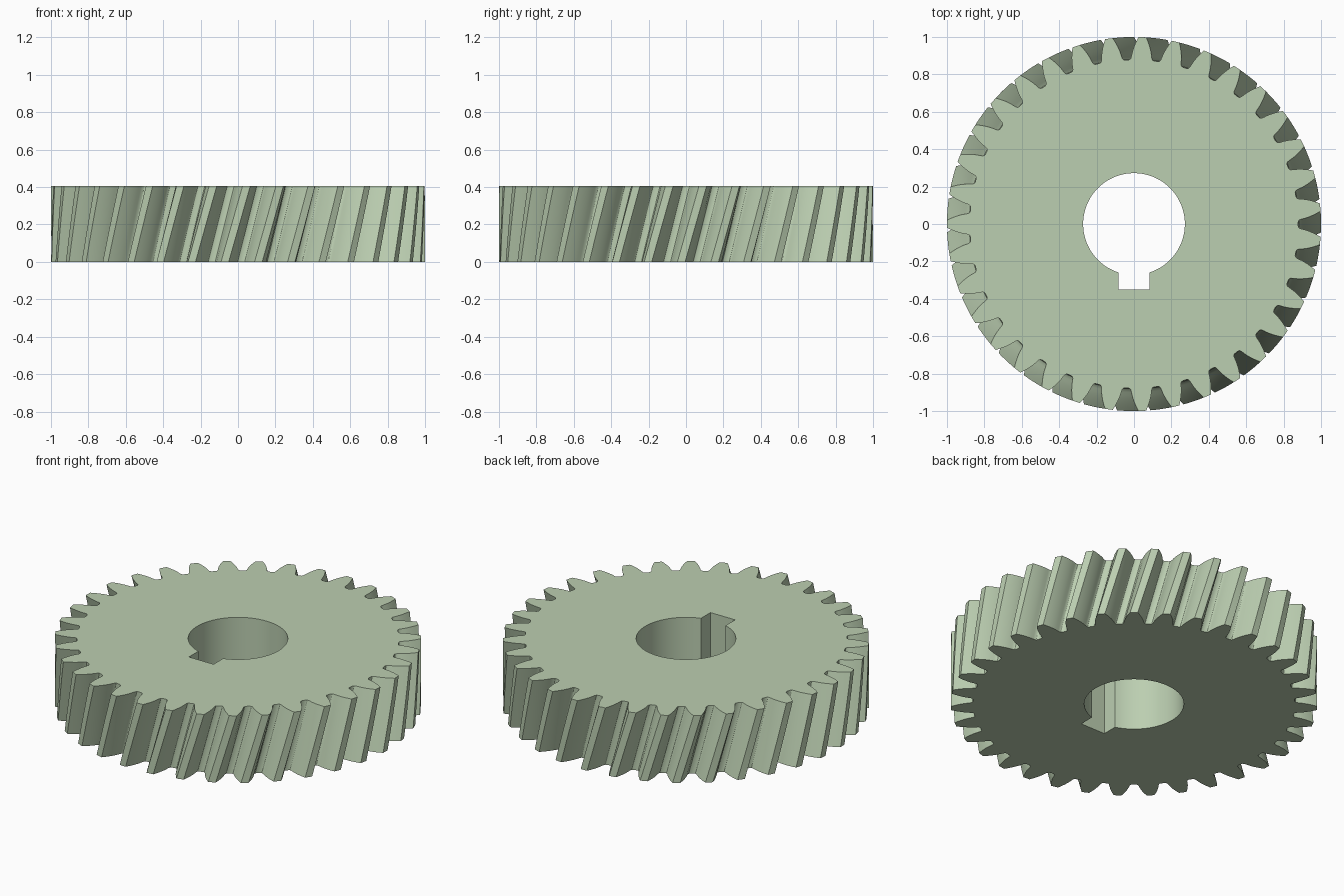
import bpy, bmesh
from math import sin, cos, tan, acos, asin, radians, pi, sqrt

if "Cube" in bpy.data.objects:
    bpy.data.objects.remove(bpy.data.objects["Cube"])

TEETH, HEIGHT, TIP, PITCH, ROOT = 35, 0.405, 1.0, 0.9477, 0.878
TWIST = radians(6.6)
LAYERS = 12
BORE, KEY_HALF, KEY_DEPTH = 0.272, 0.082, 0.35


def inv(a):
    return tan(a) - a


# Involute flank: half the gap angle at a given radius
PRESSURE = radians(20.65)
BASE = PITCH * cos(PRESSURE)


def gap_half(r):
    tooth = pi / (2 * TEETH) + inv(PRESSURE) - inv(acos(min(1, BASE / r)))
    return pi / TEETH - tooth


# Half gap profile: rounded root, then flank out to the tip
half = [(radians(0.7), ROOT), (radians(1.2), ROOT + 0.003), (radians(1.5), ROOT + 0.009)]
for i in range(7):
    r = 0.9 + (TIP - 0.9) * i / 6
    half.append((gap_half(r), r))
tooth_pitch = 2 * pi / TEETH
profile = [(-a, r) for a, r in reversed(half)] + half + [(pi / TEETH, TIP)]

bm = bmesh.new()


def ring(points, z):
    return [bm.verts.new((x, y, z)) for x, y in points]


def skin(a, b):
    n = len(a)
    for i in range(n):
        j = (i + 1) % n
        bm.faces.new((a[i], a[j], b[j], b[i]))


def loop_edges(loop):
    return [bm.edges.get((loop[i - 1], loop[i])) for i in range(len(loop))]


# Helical toothed rim
rims = []
for k in range(LAYERS + 1):
    t = k / LAYERS
    turn = TWIST * (t - 1)
    pts = [(r * cos(n * tooth_pitch + a + turn), r * sin(n * tooth_pitch + a + turn))
           for n in range(TEETH) for a, r in profile]
    rims.append(ring(pts, HEIGHT * t))
for a, b in zip(rims, rims[1:]):
    skin(a, b)

# Bore with keyway towards the front
start = -pi / 2 + asin(KEY_HALF / BORE)
sweep = 2 * pi - 2 * asin(KEY_HALF / BORE)
hole = [(BORE * cos(start + sweep * i / 72), BORE * sin(start + sweep * i / 72)) for i in range(73)]
hole += [(-KEY_HALF, -KEY_DEPTH), (KEY_HALF, -KEY_DEPTH)]
low, high = ring(hole, 0), ring(hole, HEIGHT)
skin(high, low)

# Flat end faces with the bore left open
for outer, inner in ((rims[0], low), (rims[-1], high)):
    bmesh.ops.triangle_fill(bm, use_beauty=True, use_dissolve=False,
                            edges=loop_edges(outer) + loop_edges(inner))
bmesh.ops.recalc_face_normals(bm, faces=bm.faces[:])

mesh = bpy.data.meshes.new("helical_gear")
bm.to_mesh(mesh)
bm.free()
gear = bpy.data.objects.new("helical_gear", mesh)
bpy.context.collection.objects.link(gear)

# Pale green finish
mat = bpy.data.materials.new("pale_green")
mat.diffuse_color = (0.50, 0.62, 0.44, 1)
mat.use_nodes = True
mat.node_tree.nodes["Principled BSDF"].inputs["Base Color"].default_value = mat.diffuse_color
mesh.materials.append(mat)

bpy.context.view_layer.objects.active = gear
gear.select_set(True)
bpy.ops.object.shade_smooth_by_angle(angle=radians(30))
